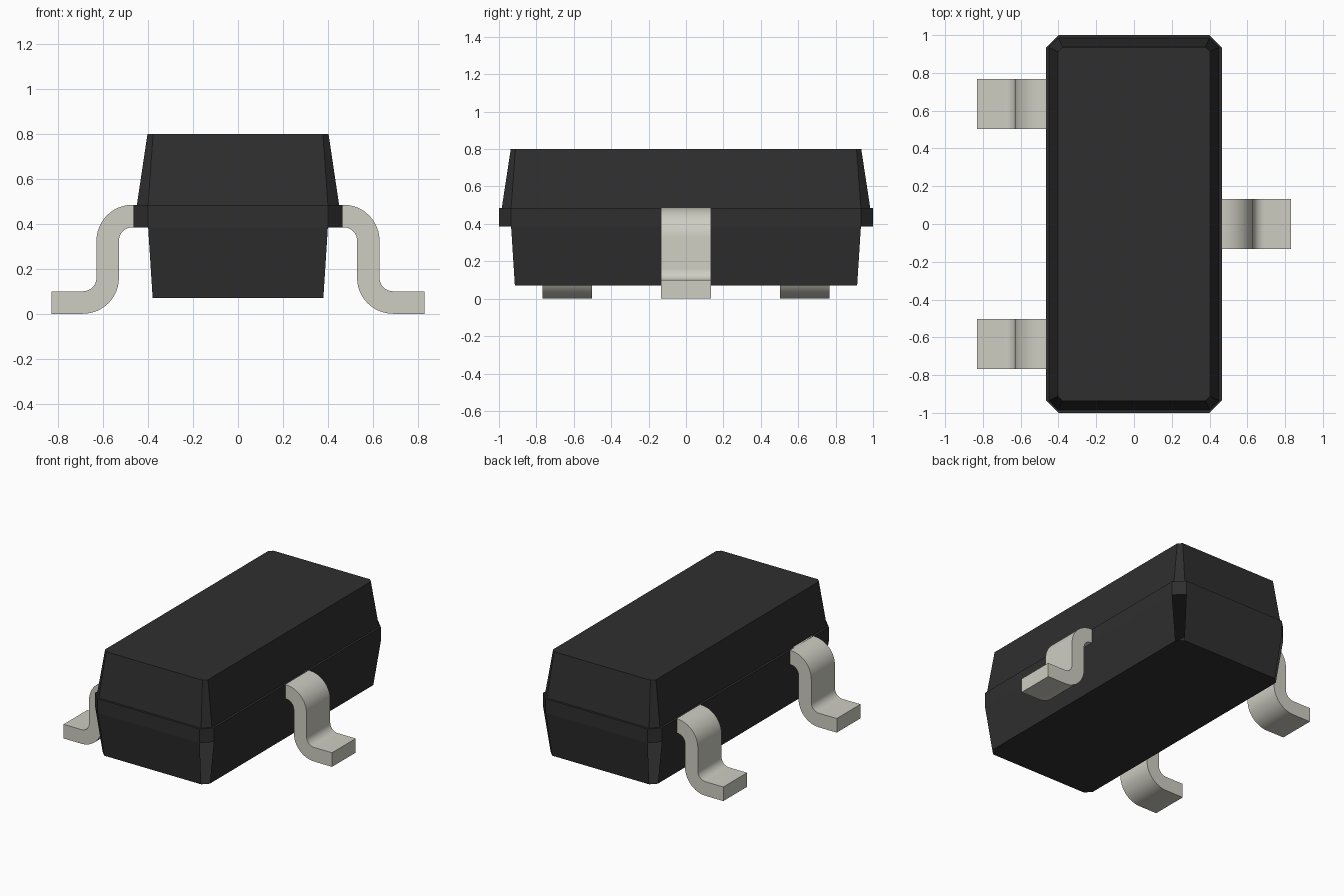
import bpy
import bmesh
import math

cube = bpy.data.objects.get("Cube")
if cube:
    bpy.data.objects.remove(cube, do_unlink=True)


def material(name, color):
    mat = bpy.data.materials.new(name)
    mat.use_nodes = True
    mat.diffuse_color = (*color, 1)
    bsdf = mat.node_tree.nodes["Principled BSDF"]
    bsdf.inputs["Base Color"].default_value = (*color, 1)
    bsdf.inputs["Roughness"].default_value = 0.6
    return mat


def add_object(name, bm, mat):
    mesh = bpy.data.meshes.new(name)
    bm.to_mesh(mesh)
    bm.free()
    mesh.materials.append(mat)
    obj = bpy.data.objects.new(name, mesh)
    bpy.context.collection.objects.link(obj)
    return obj


def octagon(bm, hx, hy, cut, z):
    """Rectangle with cut corners, counter-clockwise from the front edge."""
    points = [(cut - hx, -hy), (hx - cut, -hy), (hx, cut - hy), (hx, hy - cut),
              (hx - cut, hy), (cut - hx, hy), (-hx, hy - cut), (-hx, cut - hy)]
    return [bm.verts.new((x, y, z)) for x, y in points]


def bridge(bm, low, high, corners=True):
    for i in range(8):
        if corners or i % 2 == 0:
            j = (i + 1) % 8
            bm.faces.new((low[i], low[j], high[j], high[i]))


black = material("black plastic", (0.028, 0.028, 0.028))
metal = material("pale metal", (0.62, 0.61, 0.54))

# Tapered housing with a narrow belt; the lower corners are open slots
bm = bmesh.new()
base = octagon(bm, 0.42, 0.955, 0.04, 0.07)
belt_low = octagon(bm, 0.465, 1.0, 0.065, 0.385)
belt_high = octagon(bm, 0.465, 1.0, 0.065, 0.485)
shoulder = octagon(bm, 0.45, 0.985, 0.05, 0.485)
top = octagon(bm, 0.403, 0.937, 0.025, 0.8)
bridge(bm, base, belt_low, corners=False)
bridge(bm, belt_low, belt_high)
bridge(bm, belt_high, shoulder)
bridge(bm, shoulder, top)
bm.faces.new(top)
bm.faces.new(base[::-1])
add_object("housing", bm, black)


def arc(cx, cz, radius, start, end, steps=12):
    angles = [math.radians(start + (end - start) * i / steps) for i in range(steps + 1)]
    return [(cx + radius * math.cos(a), cz + radius * math.sin(a)) for a in angles]


# Gull-wing lead: two offset edges swept across its width
def lead(name, side, y_mid, width=0.265):
    outer_r, inner_r = 0.16, 0.06
    upper, lower = (0.47, 0.325), (0.69, 0.16)
    above = [(0.45, 0.485)] + arc(*upper, outer_r, 90, 0) \
        + arc(*lower, inner_r, 180, 270) + [(0.83, 0.10)]
    below = [(0.45, 0.385)] + arc(*upper, inner_r, 90, 0) \
        + arc(*lower, outer_r, 180, 270) + [(0.83, 0.0)]
    bm = bmesh.new()
    rows = [[bm.verts.new((side * x, y_mid + dy, z)) for x, z in edge]
            for edge, dy in ((above, -width / 2), (above, width / 2),
                             (below, width / 2), (below, -width / 2))]
    for a, b in zip(rows, rows[1:] + rows[:1]):
        for i in range(len(a) - 1):
            bm.faces.new((a[i], a[i + 1], b[i + 1], b[i]))
    for end in (0, -1):
        bm.faces.new([row[end] for row in rows])
    bmesh.ops.recalc_face_normals(bm, faces=bm.faces)
    obj = add_object(name, bm, metal)
    bpy.ops.object.select_all(action="DESELECT")
    obj.select_set(True)
    bpy.context.view_layer.objects.active = obj
    bpy.ops.object.shade_smooth_by_angle(angle=math.radians(30))


lead("left_lead", 1, 0)
lead("right_front_lead", -1, -0.635)
lead("right_back_lead", -1, 0.635)
